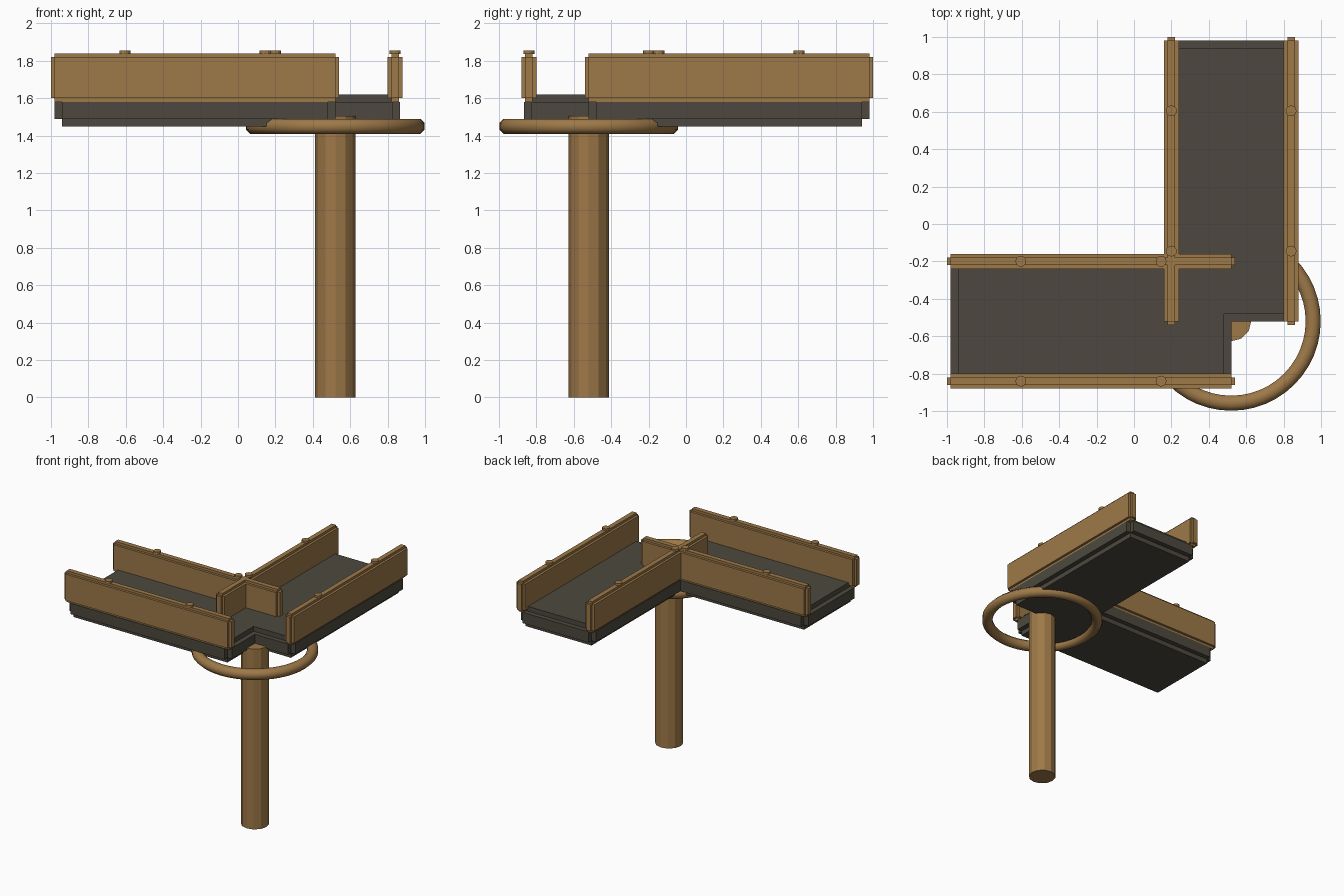
import bpy, bmesh, math
from mathutils import Matrix, Vector

if "Cube" in bpy.data.objects:
    bpy.data.objects.remove(bpy.data.objects["Cube"])


def material(name, rgb):
    m = bpy.data.materials.new(name)
    m.diffuse_color = (*rgb, 1)
    m.use_nodes = True
    m.node_tree.nodes["Principled BSDF"].inputs["Base Color"].default_value = m.diffuse_color
    return m


WOOD = material("wood", (0.34, 0.19, 0.065))
DARK = material("dark_bed", (0.075, 0.066, 0.05))
# Second arm is the first one reflected across the line y = -x
FLIP = Matrix(((0, -1, 0, 0), (-1, 0, 0, 0), (0, 0, 1, 0), (0, 0, 0, 1)))
HUB = (0.52, -0.52)


def finish(name, bm, mat, flip=False):
    if flip:
        bm.transform(FLIP)
    bmesh.ops.recalc_face_normals(bm, faces=bm.faces)
    me = bpy.data.meshes.new(name)
    bm.to_mesh(me)
    bm.free()
    me.materials.append(mat)
    ob = bpy.data.objects.new(name, me)
    bpy.context.collection.objects.link(ob)
    return ob


def stepped_box(name, lo, hi, step, mat, flip):
    """Box whose edges are all notched: three crossing boxes."""
    lo, hi = Vector(lo), Vector(hi)
    bm = bmesh.new()
    for axis in range(3):
        inset = Vector([0 if i == axis else step for i in range(3)])
        size = hi - lo - 2 * inset
        bmesh.ops.create_cube(bm, size=1, matrix=Matrix.Translation((lo + hi) / 2)
                              @ Matrix.Diagonal((*size, 1)))
    return finish(name, bm, mat, flip)


def add_cylinder(bm, x, y, z0, z1, r, sides):
    bmesh.ops.create_cone(bm, cap_ends=True, segments=sides, radius1=r, radius2=r,
                          depth=z1 - z0,
                          matrix=Matrix.Translation((x, y, (z0 + z1) / 2)))


# Two channel arms, each a bed with two side boards and pegs
for arm, flip in (("left", False), ("back", True)):
    stepped_box(f"{arm}_bed", (-0.98, -0.865, 1.45), (0.52, -0.175, 1.62), 0.04, DARK, flip)
    for side, y in (("inner", -0.2), ("outer", -0.84)):
        stepped_box(f"{arm}_{side}_board", (-1.0, y - 0.04, 1.58), (0.54, y + 0.04, 1.84),
                    0.02, WOOD, flip)
        for i, x in enumerate((-0.605, 0.145)):
            bm = bmesh.new()
            add_cylinder(bm, x, y, 1.80, 1.84, 0.018, 12)
            add_cylinder(bm, x, y, 1.836, 1.856, 0.029, 12)
            finish(f"{arm}_{side}_peg_{i + 1}", bm, WOOD, flip)

# Supporting post
bm = bmesh.new()
add_cylinder(bm, *HUB, 0, 1.505, 0.107, 12)
finish("post", bm, WOOD)

# Ring around the top of the post
bm = bmesh.new()
SEG, SIDES, MAJOR, MINOR = 48, 8, 0.438, 0.0435
rings = []
for i in range(SEG):
    a = 2 * math.pi * i / SEG
    row = []
    for j in range(SIDES):
        b = 2 * math.pi * (j + 0.5) / SIDES
        r = MAJOR + MINOR * math.cos(b)
        row.append(bm.verts.new((HUB[0] + r * math.cos(a), HUB[1] + r * math.sin(a),
                                 1.45 + MINOR * math.sin(b))))
    rings.append(row)
for i in range(SEG):
    p, q = rings[i], rings[(i + 1) % SEG]
    for j in range(SIDES):
        k = (j + 1) % SIDES
        bm.faces.new((p[j], q[j], q[k], p[k]))
ring = finish("ring", bm, WOOD)
for f in ring.data.polygons:
    f.use_smooth = True
